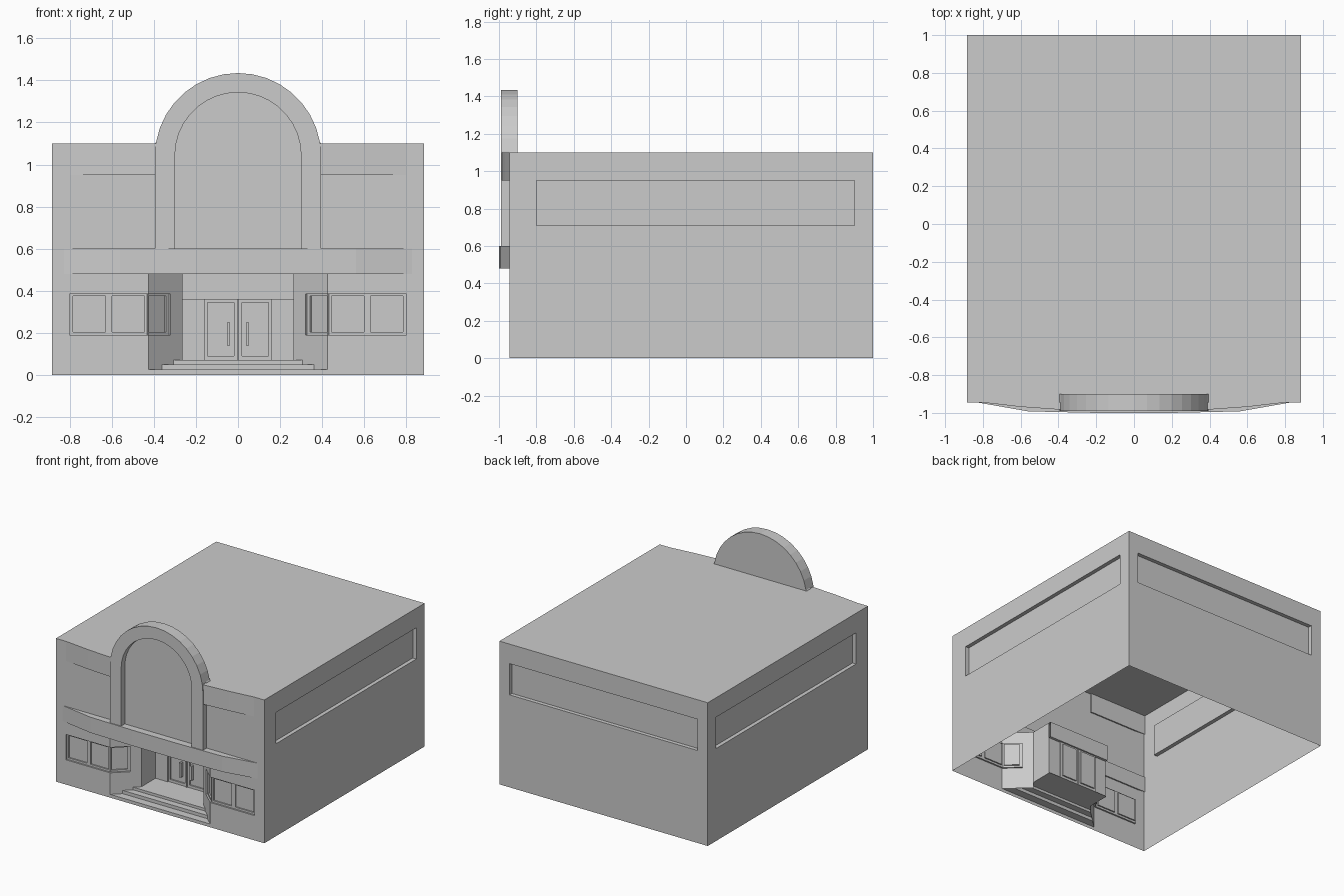
import bpy
import bmesh
from math import pi, cos, sin
from mathutils import Vector

cube = bpy.data.objects.get("Cube")
if cube:
    bpy.data.objects.remove(cube, do_unlink=True)

grey = bpy.data.materials.new("plain_grey")
grey.use_nodes = True
COLOUR = (0.6, 0.6, 0.6, 1)
grey.diffuse_color = COLOUR
grey.node_tree.nodes["Principled BSDF"].inputs["Base Color"].default_value = COLOUR

W, FRONT, BACK, TOP = 0.885, -0.945, 1.0, 1.10
Z = Vector((0, 0, 1))


def finish(bm, name):
    mesh = bpy.data.meshes.new(name)
    bm.to_mesh(mesh)
    bm.free()
    mesh.materials.append(grey)
    obj = bpy.data.objects.new(name, mesh)
    bpy.context.collection.objects.link(obj)
    return obj


def surface(name, polys):
    """Open surface made of a few polygons."""
    bm = bmesh.new()
    for poly in polys:
        bm.faces.new([bm.verts.new(p) for p in poly])
    bmesh.ops.remove_doubles(bm, verts=bm.verts, dist=1e-5)
    return finish(bm, name)


def prism(name, outline, vec):
    """Closed solid: an outline pushed along a vector."""
    bm = bmesh.new()
    face = bm.faces.new([bm.verts.new(p) for p in outline])
    out = bmesh.ops.extrude_face_region(bm, geom=[face], use_keep_orig=True)
    verts = [v for v in out["geom"] if isinstance(v, bmesh.types.BMVert)]
    bmesh.ops.translate(bm, verts=verts, vec=vec)
    bmesh.ops.recalc_face_normals(bm, faces=bm.faces)
    return finish(bm, name)


def relief(name, a, b, z0, z1, rects=()):
    """Upright wall from a to b, outside on the right hand. Each rect is
    (u0, u1, z0, z1, depth), u from the wall's middle; depth None is a hole."""
    a, b = Vector((*a, 0)), Vector((*b, 0))
    mid, half = (a + b) / 2, (b - a).length / 2
    along = (b - a).normalized()
    out = along.cross(Z)
    us = sorted({-half, half} | {round(u, 4) for r in rects for u in r[:2] if abs(u) < half - 1e-3})
    zs = sorted({z0, z1} | {z for r in rects for z in r[2:4] if z0 < z < z1})

    def depth(i, j):
        u, z, d = (us[i] + us[i + 1]) / 2, (zs[j] + zs[j + 1]) / 2, 0
        for r in rects:
            if r[0] < u < r[1] and r[2] < z < r[3]:
                d = r[4]
        return d

    def pt(u, d, z):
        return mid + along * u - out * d + Z * z

    polys = []
    for i in range(len(us) - 1):
        for j in range(len(zs) - 1):
            d = depth(i, j)
            if d is None:
                continue
            l, r, lo, hi = us[i], us[i + 1], zs[j], zs[j + 1]
            polys.append([pt(l, d, lo), pt(r, d, lo), pt(r, d, hi), pt(l, d, hi)])
            if i + 2 < len(us):
                e = depth(i + 1, j)
                if e is not None and e != d:
                    polys.append([pt(r, d, lo), pt(r, e, lo), pt(r, e, hi), pt(r, d, hi)])
            if j + 2 < len(zs):
                e = depth(i, j + 1)
                if e is not None and e != d:
                    polys.append([pt(l, d, hi), pt(r, d, hi), pt(r, e, hi), pt(l, e, hi)])
    return surface(name, polys)


def flip(rects):
    return [(-r[1], -r[0], *r[2:]) for r in rects]


# Outer walls and roof, open underneath
side_panel = [(-0.8275, 0.8725, 0.71, 0.95, 0.03)]
relief("right_wall", (W, FRONT), (W, BACK), 0, TOP, side_panel)
relief("left_wall", (-W, BACK), (-W, FRONT), 0, TOP, flip(side_panel))
relief("back_wall", (W, BACK), (-W, BACK), 0, TOP, [(-0.8, 0.8, 0.71, 0.95, 0.03)])
surface("roof", [[(-W, FRONT, TOP), (W, FRONT, TOP), (W, BACK, TOP), (-W, BACK, TOP)]])

# Front wall with window strips and the entrance opening
FRAME, PANE = 0.012, 0.022
windows = [(-0.80, -0.425, 0.19, 0.385, FRAME),
           (-0.785, -0.63, 0.205, 0.375, PANE),
           (-0.60, -0.445, 0.205, 0.375, PANE)]
opening = [(-0.425, 0.425, 0.025, 0.48, None)]
relief("front_wall", (-W, FRONT), (W, FRONT), 0, TOP, windows + flip(windows) + opening)

# Entrance recess: splayed sides with corner windows, straight sides, door wall
OUT, INN, MID, DEEP = 0.425, 0.263, -0.795, -0.625
corner = [(-0.12, 0.033, 0.19, 0.385, FRAME), (-0.096, 0.014, 0.205, 0.375, PANE)]
relief("left_splay", (-OUT, FRONT), (-INN, MID), 0.025, 0.48, corner)
relief("right_splay", (INN, MID), (OUT, FRONT), 0.025, 0.48, flip(corner))
relief("left_return", (-INN, MID), (-INN, DEEP), 0.07, 0.48)
relief("right_return", (INN, DEEP), (INN, MID), 0.07, 0.48)
door = [(-0.16, -0.003, 0.07, 0.36, 0.008), (-0.145, -0.02, 0.09, 0.345, 0.018)]
relief("door_wall", (-INN, DEEP), (INN, DEEP), 0.07, 0.48,
       door + flip(door) + [(-INN, INN, 0.36, 0.48, 0.02)])
for name, x in (("left_handle", -0.045), ("right_handle", 0.045)):
    prism(name, [(x + sx * 0.008, DEEP + 0.01, z)
                 for sx, z in ((-1, 0.14), (1, 0.14), (1, 0.25), (-1, 0.25))], (0, -0.025, 0))
plan = [(-OUT, FRONT), (-INN, MID), (-INN, DEEP + 0.02),
        (INN, DEEP + 0.02), (INN, MID), (OUT, FRONT)]
surface("entrance_ceiling", [[(x, y, 0.48) for x, y in plan]])


# Steps narrowing between the splayed sides
def half_width(y):
    return max(INN, OUT + (INN - OUT) * (y - FRONT) / (MID - FRONT))


def strip(y0, z0, y1, z1):
    a, b = half_width(y0), half_width(y1)
    return [(-a, y0, z0), (a, y0, z0), (b, y1, z1), (-b, y1, z1)]


steps = [(FRONT, 0.025), (-0.885, 0.025), (-0.885, 0.05), (-0.835, 0.05),
         (-0.835, 0.07), (MID, 0.07), (DEEP + 0.01, 0.07)]
surface("entrance_steps", [strip(*p, *q) for p, q in zip(steps, steps[1:])])

# Bowed canopy band
bow = [(-W, -0.935), (-0.56, -0.992), (-0.2, -1.0)]
bow += [(-x, y) for x, y in reversed(bow)]
prism("canopy_band", [(x, y, 0.48) for x, y in bow], (0, 0, 0.12))

# Raised parapets either side of the arch
for name, s in (("left_parapet", 1), ("right_parapet", -1)):
    prism(name, [(s * x, y, 0.95) for x, y in
                 ((W, -0.935), (0.6, -0.968), (0.39, -0.983), (0.39, -0.935))], (0, 0, 0.15))


# Arch: raised surround, with the panel behind rising above the roof
def arc(r, z, y, n=18):
    return [(r * cos(pi * k / n), y, z + r * sin(pi * k / n)) for k in range(n + 1)]


RO, RI, SPRING = 0.395, 0.30, 1.04
outer, inner = arc(RO, SPRING, -0.99), arc(RI, SPRING + 0.003, -0.99)
prism("arch_surround",
      [(RO, -0.99, 0.6)] + outer + [(-RO, -0.99, 0.6), (-RI, -0.99, 0.6)]
      + inner[::-1] + [(RI, -0.99, 0.6)], (0, 0.045, 0))
crown = [p for p in arc(RO, SPRING, FRONT) if p[2] > TOP]
prism("arch_panel", [(RO, FRONT, TOP)] + crown + [(-RO, FRONT, TOP)], (0, 0.045, 0))
